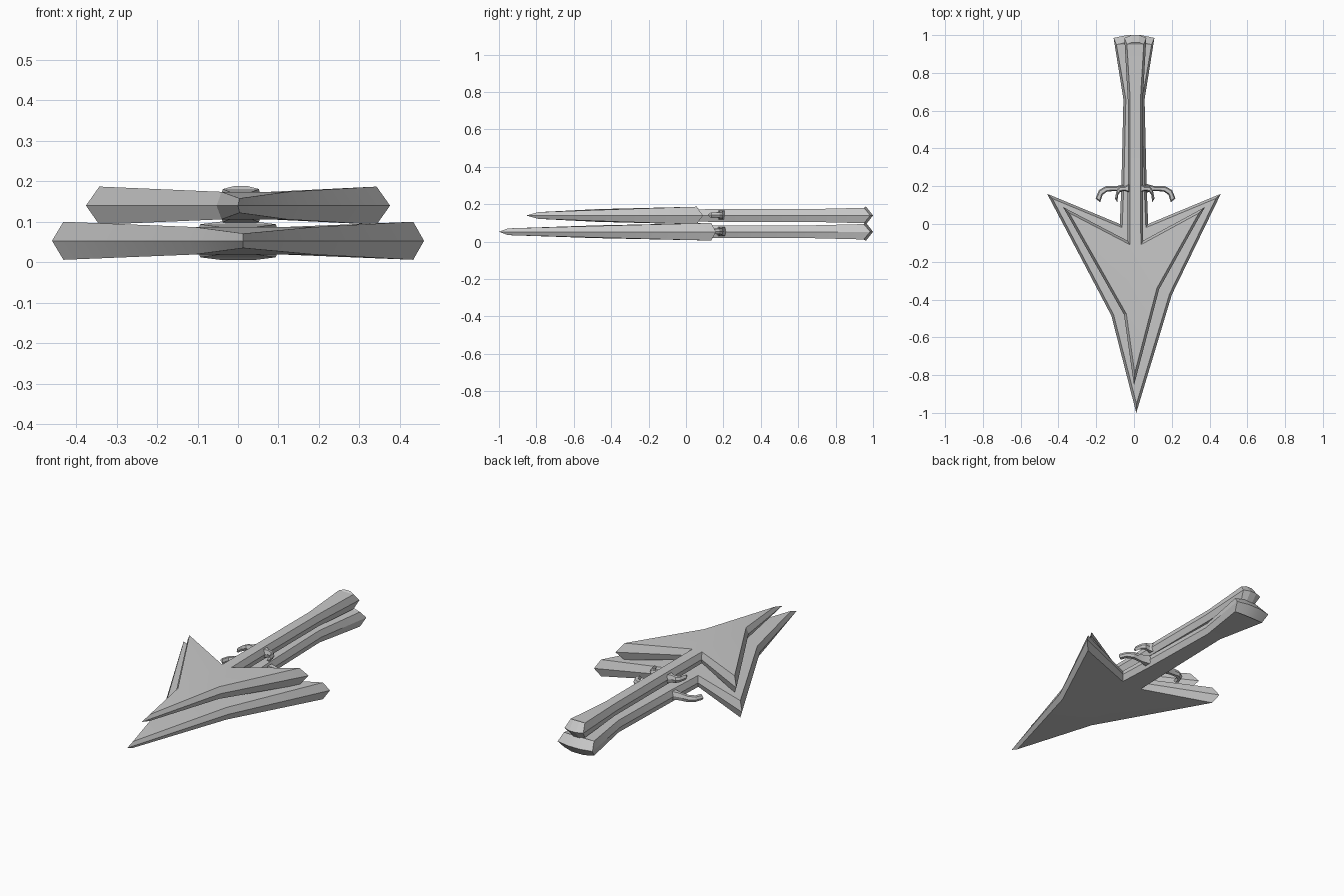
import bpy
import math
from mathutils import Vector

if "Cube" in bpy.data.objects:
    bpy.data.objects.remove(bpy.data.objects["Cube"], do_unlink=True)

steel = bpy.data.materials.new("grey_steel")
steel.use_nodes = True
steel.diffuse_color = (0.58, 0.58, 0.58, 1)
steel.node_tree.nodes["Principled BSDF"].inputs["Base Color"].default_value = steel.diffuse_color


def inset(points, d):
    """Move each corner of a counter-clockwise outline inwards by a mitre."""
    result = []
    for i, p in enumerate(points):
        a = (p - points[i - 1]).normalized()
        b = (points[(i + 1) % len(points)] - p).normalized()
        na, nb = Vector((-a.y, a.x)), Vector((-b.y, b.x))
        result.append(p + (na + nb) * d / (1 + na.dot(nb)))
    return result


def plate(name, right, left, z, d, end_slope=0.0):
    """Double-bevelled plate; right and left are matching sides (x, y, half height)."""
    loop = right + left[::-1]
    n = len(loop)
    mid = [Vector(p[:2]) for p in loop]
    rim = inset(mid, d)
    for p in rim:
        if p.y > 0.9:
            p.y -= end_slope
    verts = [(p.x, p.y, z) for p in mid]
    for sign in (1, -1):
        verts += [(p.x, p.y, z + sign * q[2]) for p, q in zip(rim, loop)]
    faces = []
    for i in range(n):
        j = (i + 1) % n
        faces += [(i, j, n + j, n + i), (j, i, 2 * n + i, 2 * n + j)]
    for i in range(len(right) - 1):
        quad = [i, i + 1, n - 2 - i, n - 1 - i]
        faces.append([n + k for k in quad])
        faces.append([2 * n + k for k in reversed(quad)])
    return finish(name, verts, faces)


def finish(name, verts, faces):
    mesh = bpy.data.meshes.new(name)
    mesh.from_pydata(verts, [], faces)
    mesh.materials.append(steel)
    obj = bpy.data.objects.new(name, mesh)
    bpy.context.collection.objects.link(obj)
    bpy.ops.object.select_all(action="DESELECT")
    obj.select_set(True)
    bpy.context.view_layer.objects.active = obj
    bpy.ops.object.shade_smooth_by_angle(angle=math.radians(20))
    return obj


def blade(name, z, tip, kinks, wing, notch, grip, end, shift):
    """Arrow-shaped head and flared grip in one bevelled solid."""
    sides = []
    for s, kink in ((1, kinks[1]), (-1, kinks[0])):
        c = shift
        sides.append([
            (*kink, 0.034), (s * wing[0], wing[1], 0.047),
            (c + s * notch[0], notch[1], 0.032), (c + s * grip[0], 0.2, 0.034),
            (c + s * grip[1], 0.66, 0.034), (c + s * end, 0.985, 0.041),
            (c + s * end * 0.35, 1.0, 0.048)])
    right, left = sides
    loop = [(*tip, 0.018)] + right + left[::-1]
    n = len(loop)
    mid = [Vector(p[:2]) for p in loop]
    rim = inset(mid, 0.013)
    for p in rim:
        if p.y > 0.9:
            p.y -= 0.025
    verts = [(p.x, p.y, z) for p in mid]
    for s in (1, -1):
        verts += [(p.x, p.y, z + s * q[2]) for p, q in zip(rim, loop)]
    # bevelled sides
    faces = []
    for i in range(n):
        j = (i + 1) % n
        faces += [(i, j, n + j, n + i), (j, i, 2 * n + i, 2 * n + j)]
    # broad faces: point, wings, centre, then strips along the grip
    flat = [(0, 1, n - 1), (1, 2, 3), (n - 1, n - 3, n - 2), (1, 3, n - 3, n - 1)]
    flat += [(i, i + 1, n - 1 - i, n - i) for i in range(3, 7)]
    for f in flat:
        faces.append([n + k for k in f])
        faces.append([2 * n + k for k in reversed(f)])
    return finish(name, verts, faces)


def guard(name, z, root, reach, shift):
    """Pair of hooked guards curling towards the head."""
    span = reach - root
    outer = [(-0.03, 0.215), (0.3, 0.2), (0.65, 0.2), (0.88, 0.18), (1.0, 0.135)]
    inner = [(-0.03, 0.165), (0.3, 0.175), (0.6, 0.172), (0.76, 0.155), (0.84, 0.115)]
    for s, side in ((1, "left"), (-1, "right")):
        def place(pts):
            return [(shift + s * (root + span * u), y, 0.024 - 0.012 * max(u, 0))
                    for u, y in pts]
        a, b = place(inner), place(outer)
        if s < 0:
            a, b = b, a
        plate(f"{name}_{side}", a, b, z, 0.006)


# lower, larger weapon
blade("lower_blade", 0.053, (0.012, -1.0), ((-0.12, -0.485), (0.2, -0.375)),
      (0.46, 0.16), (0.075, 0.0), (0.067, 0.056), 0.108, 0.0)
guard("lower_guard", 0.055, 0.055, 0.212, 0.008)

# upper, smaller weapon
blade("upper_blade", 0.14, (0.0, -0.855), ((-0.053, -0.48), (0.133, -0.345)),
      (0.376, 0.09), (0.042, -0.088), (0.04, 0.04), 0.058, 0.007)
guard("upper_guard", 0.142, 0.03, 0.105, 0.004)
